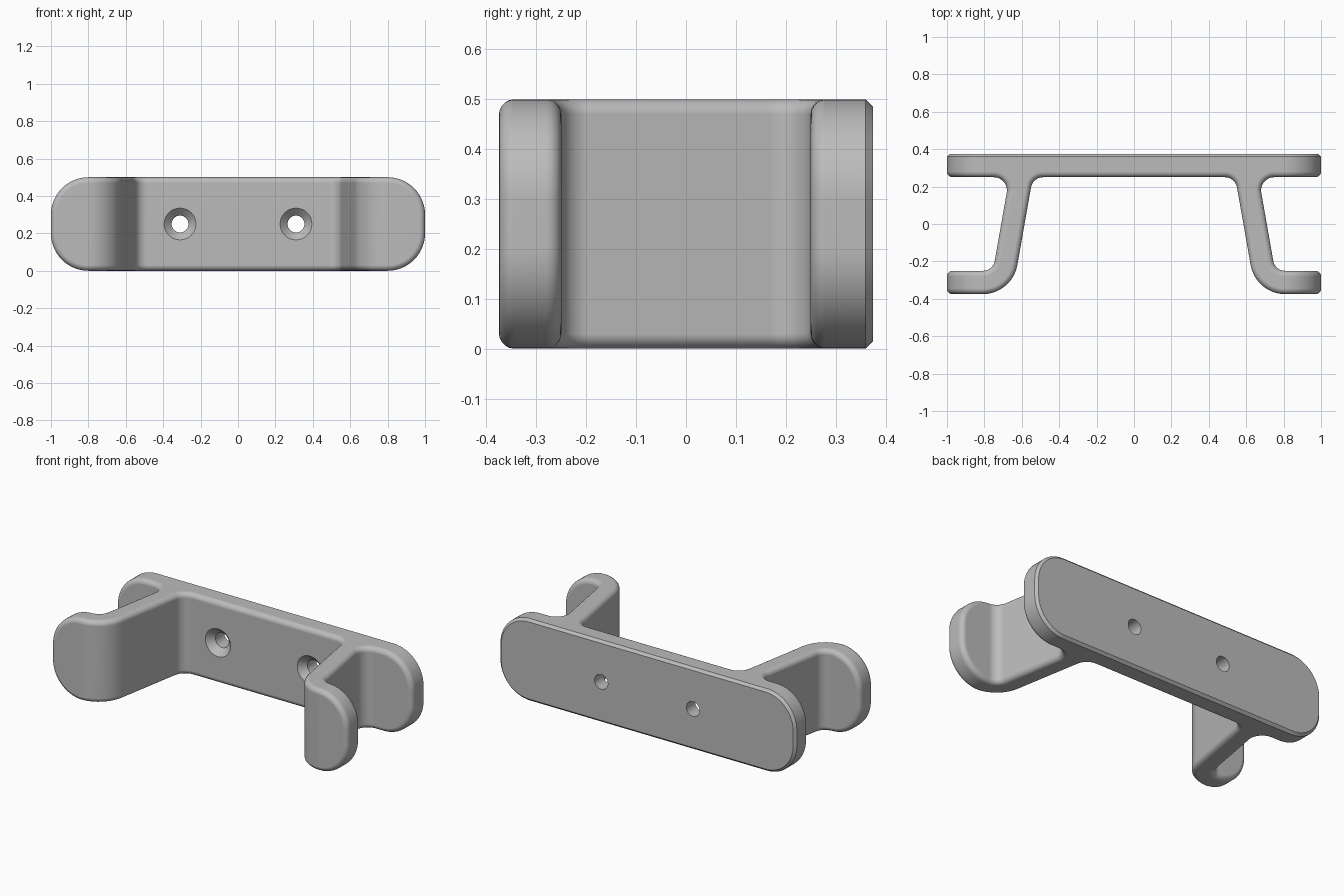
import bpy, bmesh
from math import pi, sin, cos, radians
from mathutils import Vector, Matrix

if "Cube" in bpy.data.objects:
    bpy.data.objects.remove(bpy.data.objects["Cube"])

HEIGHT, BACK, THICK = 0.5, 0.375, 0.125


def fillet(corners, steps=10):
    """Round each (x, y, radius) corner of a closed outline with an arc."""
    pts = []
    for i, (x, y, r) in enumerate(corners):
        p = Vector((x, y))
        if r == 0:
            pts.append(p)
            continue
        a = (Vector(corners[i - 1][:2]) - p).normalized()
        b = (Vector(corners[(i + 1) % len(corners)][:2]) - p).normalized()
        half = a.angle(b) / 2
        centre = p + (a + b).normalized() * r / sin(half)
        reach = r * cos(half) / sin(half)
        u, v = p + a * reach - centre, p + b * reach - centre
        sweep = pi - 2 * half
        for k in range(steps + 1):
            t = k / steps
            pts.append(centre + (u * sin((1 - t) * sweep) + v * sin(t * sweep)) / sin(sweep))
    return pts


def prism(name, points, direction):
    """Extrude a closed outline of 3D points along a direction."""
    bm = bmesh.new()
    face = bm.faces.new([bm.verts.new(p) for p in points])
    new = bmesh.ops.extrude_face_region(bm, geom=[face])["geom"]
    bmesh.ops.translate(bm, vec=direction, verts=[g for g in new if isinstance(g, bmesh.types.BMVert)])
    bmesh.ops.recalc_face_normals(bm, faces=bm.faces)
    return finish(name, bm)


def finish(name, bm):
    mesh = bpy.data.meshes.new(name)
    bm.to_mesh(mesh)
    bm.free()
    obj = bpy.data.objects.new(name, mesh)
    bpy.context.collection.objects.link(obj)
    return obj


def boolean(obj, cutter, operation):
    bpy.context.view_layer.objects.active = obj
    mod = obj.modifiers.new("cut", "BOOLEAN")
    mod.operation, mod.object, mod.solver = operation, cutter, "EXACT"
    bpy.ops.object.modifier_apply(modifier=mod.name)
    bpy.data.objects.remove(cutter)


# Plan outline: wall plate with two splayed arms ending in outward hooks
front = BACK - THICK
tip = 1.1
half = [
    (0.541, front, 0.065), (0.651, -BACK, 0.1875), (tip, -BACK, 0),
    (tip, -front, 0), (0.754, -front, 0.0625), (0.666, front, 0.07),
    (tip, front, 0), (tip, BACK, 0),
]
outline = half + [(-x, y, r) for x, y, r in reversed(half)]
bracket = prism("double_hook_bracket", [(p.x, p.y, 0) for p in fillet(outline)], (0, 0, HEIGHT))

# Front outline: rounded ends shared by the plate and the hooks
ends = [(-1, 0, 0.2), (1, 0, 0.2), (1, HEIGHT, 0.2), (-1, HEIGHT, 0.2)]
envelope = prism("rounded_envelope", [(p.x, -0.6, p.y) for p in fillet(ends, 14)], (0, 1.2, 0))
boolean(bracket, envelope, "INTERSECT")

# Rounded outer edges, and a small chamfer around the back face
bm = bmesh.new()
bm.from_mesh(bracket.data)
bmesh.ops.remove_doubles(bm, verts=bm.verts, dist=0.0005)
bmesh.ops.dissolve_limit(bm, angle_limit=radians(1), verts=bm.verts, edges=bm.edges)


def sharp_edges(at_back):
    return [e for e in bm.edges if e.is_manifold and e.calc_face_angle() > radians(40)
            and all(v.co.y > BACK - 0.005 for v in e.verts) == at_back]


bmesh.ops.bevel(bm, geom=sharp_edges(True), offset=0.015, segments=1, affect="EDGES")
rim = [e for e in bm.edges if e.is_manifold and e.calc_face_angle() > radians(60)]
bmesh.ops.bevel(bm, geom=rim, offset=0.03, segments=5, profile=0.5, affect="EDGES")
bm.to_mesh(bracket.data)
bm.free()

# Countersunk screw holes
for x in (-0.31, 0.31):
    bm = bmesh.new()
    rings = []
    for y, r in ((front - 0.04, 0.125), (front + 0.04, 0.045), (BACK + 0.1, 0.045)):
        rings.append([bm.verts.new((x + r * cos(k * pi / 16), y, HEIGHT / 2 + r * sin(k * pi / 16)))
                      for k in range(32)])
    for low, high in zip(rings, rings[1:]):
        for k in range(32):
            n = (k + 1) % 32
            bm.faces.new((low[k], low[n], high[n], high[k]))
    bm.faces.new(rings[0])
    bm.faces.new(rings[-1])
    bmesh.ops.recalc_face_normals(bm, faces=bm.faces)
    boolean(bracket, finish("screw_hole_cutter", bm), "DIFFERENCE")

# Material
grey = bpy.data.materials.new("plain_grey")
grey.use_nodes = True
colour = (0.5, 0.5, 0.5, 1)
grey.diffuse_color = colour
grey.node_tree.nodes["Principled BSDF"].inputs["Base Color"].default_value = colour
bracket.data.materials.clear()
bracket.data.materials.append(grey)

# Smooth shading with crisp chamfers
bpy.ops.object.select_all(action="DESELECT")
bracket.select_set(True)
bpy.context.view_layer.objects.active = bracket
bpy.ops.object.shade_smooth_by_angle(angle=radians(30))
weighted = bracket.modifiers.new("even_normals", "WEIGHTED_NORMAL")
weighted.keep_sharp = True
